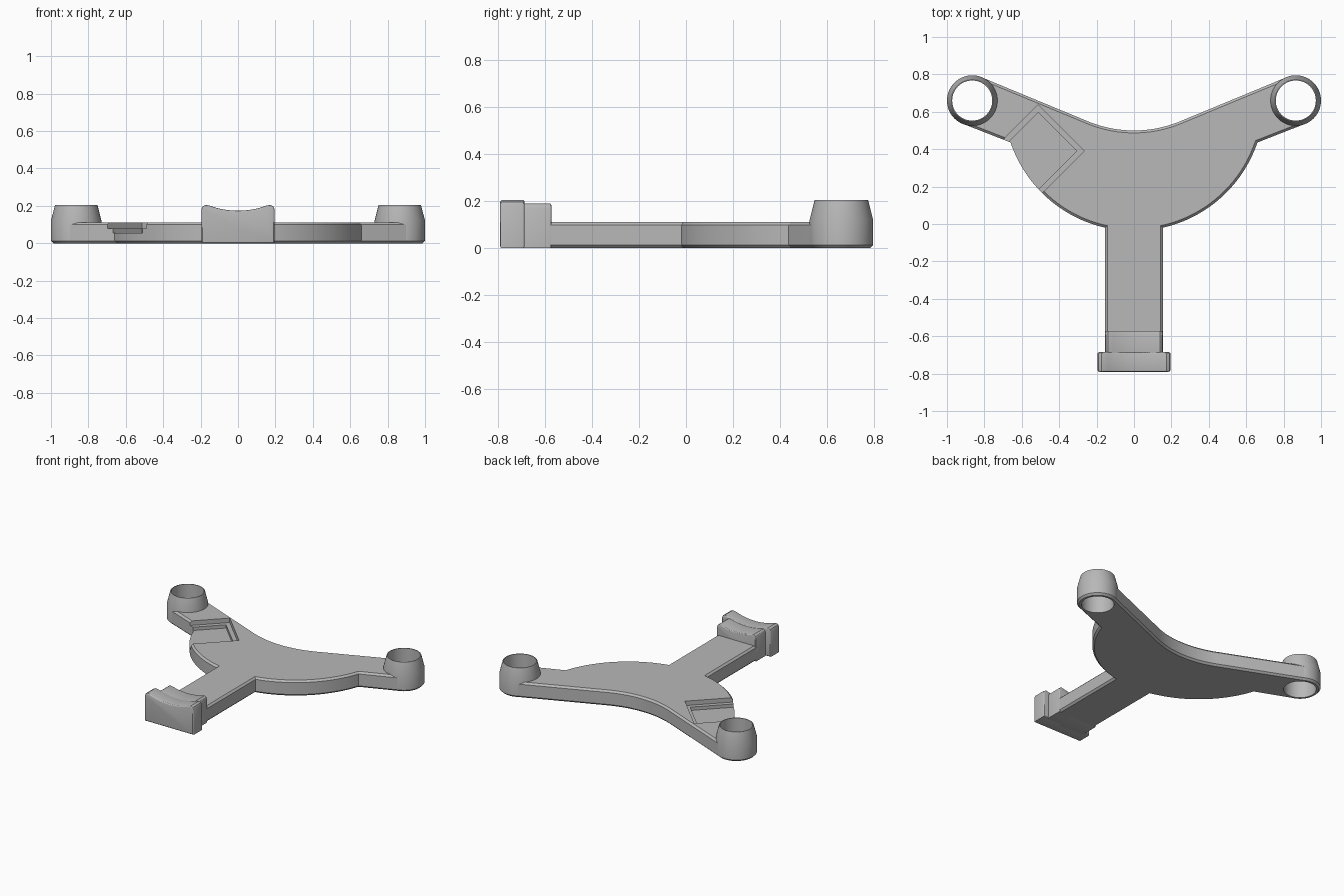
import bpy, bmesh, math
from mathutils import Vector

if "Cube" in bpy.data.objects:
    bpy.data.objects.remove(bpy.data.objects["Cube"])

grey = bpy.data.materials.new("plain_grey")
grey.use_nodes = True
grey.diffuse_color = (0.48, 0.48, 0.48, 1)
grey.node_tree.nodes["Principled BSDF"].inputs["Base Color"].default_value = (0.48, 0.48, 0.48, 1)

BOSS_X, BOSS_Y, BOSS_R, HOLE_R = 0.865, 0.66, 0.135, 0.107
TILT = math.radians(22.8)
TOP = 0.112


def arc(cx, cy, r, start, end, n):
    """Points on an arc, angles in radians."""
    steps = [start + (end - start) * i / n for i in range(n + 1)]
    return [(cx + r * math.cos(a), cy + r * math.sin(a)) for a in steps]


def mirrored(half):
    """Close a half outline that starts on x = 0."""
    return half + [(-x, y) for x, y in reversed(half) if x > 1e-5]


def finish(name, bm):
    bmesh.ops.recalc_face_normals(bm, faces=bm.faces)
    mesh = bpy.data.meshes.new(name)
    bm.to_mesh(mesh)
    bm.free()
    mesh.materials.append(grey)
    obj = bpy.data.objects.new(name, mesh)
    bpy.context.collection.objects.link(obj)
    return obj


def prism(name, outline, low, high, axis="Z", bevel=0.0, segments=1):
    """Extrude an outline along z or y and bevel the rims of both ends."""
    bm = bmesh.new()
    place = (lambda p: (p[0], p[1], low)) if axis == "Z" else (lambda p: (p[0], low, p[1]))
    along = Vector((0, 0, high - low)) if axis == "Z" else Vector((0, high - low, 0))
    cap = bm.faces.new([bm.verts.new(place(p)) for p in outline])
    moved = bmesh.ops.extrude_face_region(bm, geom=[cap], use_keep_orig=True)["geom"]
    bmesh.ops.translate(bm, vec=along, verts=[g for g in moved if isinstance(g, bmesh.types.BMVert)])
    bmesh.ops.recalc_face_normals(bm, faces=bm.faces)
    if bevel:
        rims = [e for e in bm.edges
                if abs((e.verts[0].co - e.verts[1].co).dot(along)) < 1e-7]
        bmesh.ops.bevel(bm, geom=rims, offset=bevel, segments=segments,
                        profile=0.5, affect="EDGES")
    return finish(name, bm)


def lathe(name, profile, cx, cy, n=64):
    """Spin a closed radius/height profile around a vertical axis."""
    bm = bmesh.new()
    rings = []
    for i in range(n):
        a = 2 * math.pi * i / n
        rings.append([bm.verts.new((cx + r * math.cos(a), cy + r * math.sin(a), z))
                      for r, z in profile])
    k = len(profile)
    for i in range(n):
        a, b = rings[i], rings[(i + 1) % n]
        for j in range(k):
            bm.faces.new((a[j], b[j], b[(j + 1) % k], a[(j + 1) % k]))
    return finish(name, bm)


def cut(obj, cutter):
    mod = obj.modifiers.new("cut", "BOOLEAN")
    mod.operation = "DIFFERENCE"
    mod.object = cutter
    cutter.hide_render = True
    bpy.context.view_layer.objects.active = obj
    bpy.ops.object.modifier_apply(modifier=mod.name)
    bpy.data.objects.remove(cutter)


def smooth(obj):
    bpy.ops.object.select_all(action="DESELECT")
    obj.select_set(True)
    bpy.context.view_layer.objects.active = obj
    bpy.ops.object.shade_smooth_by_angle(angle=math.radians(28))


# Base plate: curved back, two arms, round belly and straight stem
quarter = math.pi / 2
disc_r = 0.697
half = arc(0, 1.145, 0.645, -quarter, -quarter + TILT, 14)
half += arc(BOSS_X, BOSS_Y, BOSS_R - 0.001, quarter + TILT, -quarter + TILT, 28)
half += arc(0, BOSS_Y, disc_r, -math.acos(0.66 / disc_r), -math.acos(0.155 / disc_r), 32)
half += [(0.155, -0.62)]
plate = prism("base_plate", mirrored(half), 0, TOP, bevel=0.013)


# Stepped card recess, open towards the belly edge
def slanted_box(name, s_max, d_min, d_max, floor):
    corners = [(-0.9, d_min), (s_max, d_min), (s_max, d_max), (-0.9, d_max)]
    return prism(name, [((s + d) / 2, (s - d) / 2) for s, d in corners], floor, 0.3)


cut(plate, slanted_box("recess_rim_cutter", 0.125, -1.15, -0.655, 0.08))
cut(plate, slanted_box("recess_floor_cutter", 0.083, -1.108, -0.697, 0.056))

# Tapered ring bosses at the arm ends
for side, label in ((1, "left"), (-1, "right")):
    x = side * BOSS_X
    cut(plate, prism("hole_cutter", arc(x, BOSS_Y, HOLE_R + 0.002, 0, 2 * math.pi, 64)[:-1], -0.1, 0.3))
    boss = lathe(label + "_boss",
                 [(HOLE_R, 0), (BOSS_R - 0.013, 0), (BOSS_R, 0.013), (BOSS_R, 0.12),
                  (0.114, 0.203), (0.112, 0.205), (HOLE_R, 0.205)], x, BOSS_Y)
    smooth(boss)
smooth(plate)


# Saddle-topped foot: wide front pad and narrower neck behind it
def saddle(reach, crown, width, dip):
    r = 0.44
    sweep = math.asin(reach / r)
    pts = arc(0, dip + r, r, -quarter, -quarter + sweep, 12)
    return mirrored(pts + [((reach + width) / 2, crown), (width - 0.006, crown - 0.008),
                           (width, crown - 0.022), (width, 0)])


smooth(prism("foot_pad", saddle(0.152, 0.205, 0.195, 0.174), -0.79, -0.685, "Y", 0.01, 3))
smooth(prism("foot_neck", saddle(0.12, 0.191, 0.156, 0.171), -0.72, -0.572, "Y", 0.008, 3))
